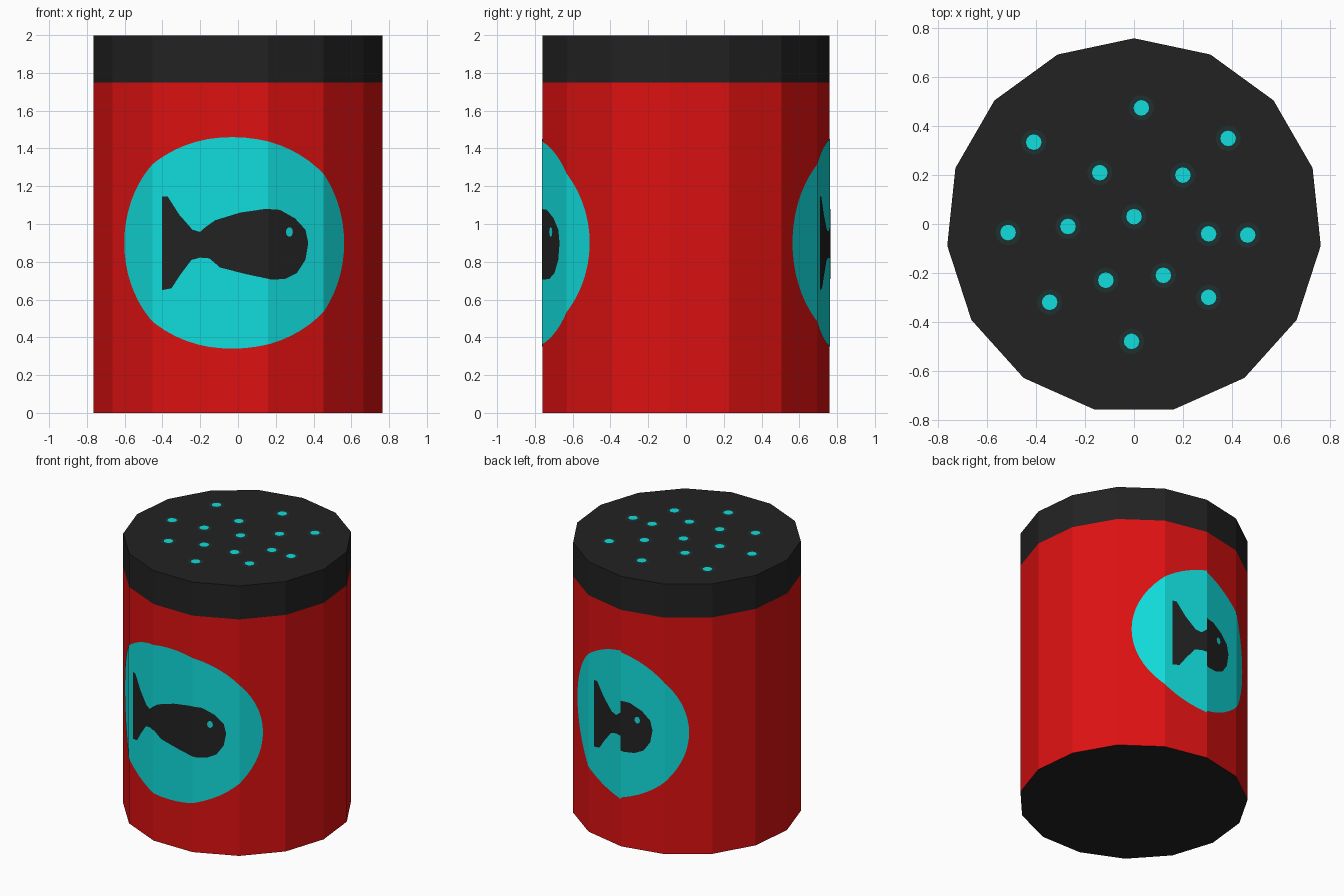
import bpy, bmesh, math
from mathutils import Vector

if "Cube" in bpy.data.objects:
    bpy.data.objects.remove(bpy.data.objects["Cube"])

SIDES, R, LID_Z, TOP = 15, 0.768, 1.75, 1.998
STEP = 2 * math.pi / SIDES
W = 2 * R * math.sin(STEP / 2)            # width of one flat side
APO = R * math.cos(STEP / 2)
Y0 = -(R - APO) / 2                       # centres the odd-sided prism in y


def material(name, rgb):
    m = bpy.data.materials.new(name)
    m.diffuse_color = (*rgb, 1)
    m.use_nodes = True
    m.node_tree.nodes["Principled BSDF"].inputs["Base Color"].default_value = m.diffuse_color
    return m


RED = material("red", (0.723, 0.0056, 0.0056))
CYAN = material("cyan", (0.0056, 0.723, 0.723))
BLACK = material("charcoal", (0.016, 0.016, 0.016))
DARK = material("dark teal", (0.0144, 0.0296, 0.0296))


def finish(bm, name, mats):
    me = bpy.data.meshes.new(name)
    bm.to_mesh(me)
    bm.free()
    for m in mats:
        me.materials.append(m)
    ob = bpy.data.objects.new(name, me)
    bpy.context.collection.objects.link(ob)
    return ob


def prism(name, z0, z1, mats, drop):
    """15-sided prism with a corner at +y; the hidden joint cap is dropped."""
    bm = bmesh.new()
    ring = [(R * math.cos(math.pi / 2 + i * STEP), Y0 + R * math.sin(math.pi / 2 + i * STEP))
            for i in range(SIDES)]
    base = bm.faces.new([bm.verts.new((x, y, z0)) for x, y in ring])
    up = bmesh.ops.extrude_face_region(bm, geom=[base], use_keep_orig=True)["geom"]
    bmesh.ops.translate(bm, vec=(0, 0, z1 - z0), verts=[v for v in up if isinstance(v, bmesh.types.BMVert)])
    bmesh.ops.recalc_face_normals(bm, faces=bm.faces)
    bm.normal_update()
    for f in list(bm.faces):
        if f.normal.z < -0.9:
            f.material_index = len(mats) - 1
        if f.normal.z * drop > 0.9:
            bm.faces.remove(f)
    return finish(bm, name, mats)


def unroll(x):
    """Front-view x to distance along the flat sides."""
    s, left, k = 0.0, abs(x), 0
    while left > 0:
        full = W / 2 if k == 0 else W
        c = math.cos(k * STEP)
        part = min(full, left / c)
        s, left, k = s + part, left - part * c - 1e-9, k + 1
    return math.copysign(s, x)


def fold(s, z, off):
    k = round(s / W)
    a = -math.pi / 2 + k * STEP
    n, t = Vector((math.cos(a), math.sin(a), 0)), Vector((-math.sin(a), math.cos(a), 0))
    return n * (APO + off) + t * (s - k * W) * (1 + off / APO) + Vector((0, Y0, z))


def wrap(name, outline, mat, off, back):
    """Thin plate wrapped on the flat sides; the back copy lacks its middle side."""
    bm = bmesh.new()
    bm.faces.new([bm.verts.new((s, 0, z)) for s, z in outline])
    for k in range(-3, 3):
        bmesh.ops.bisect_plane(bm, geom=bm.verts[:] + bm.edges[:] + bm.faces[:],
                               plane_co=((k + 0.5) * W, 0, 0), plane_no=(1, 0, 0), dist=1e-5)
    bmesh.ops.triangulate(bm, faces=bm.faces[:])
    if back:
        mid = [f for f in bm.faces if abs(f.calc_center_median().x) < W / 2]
        bmesh.ops.delete(bm, geom=mid, context='FACES')
    for v in bm.verts:
        s = v.co.x
        if back:
            s += 8 * W if s < 0 else 7 * W
        v.co = fold(s, v.co.z, off)
    bm.normal_update()
    for f in bm.faces:
        c = f.calc_center_median()
        if f.normal.x * c.x + f.normal.y * c.y < 0:
            f.normal_flip()
    finish(bm, name, [mat])


def oval(cx, cz, rx, rz, n):
    return [(cx + rx * math.cos(2 * math.pi * i / n), cz + rz * math.sin(2 * math.pi * i / n))
            for i in range(n)]


# Can body and lid
prism("can_body", 0, LID_Z, [RED, BLACK], 1)
prism("lid", LID_Z, TOP, [BLACK], -1)

# Round label, fish and eye, on the front and the back
fish_front = [(-.40, 1.145), (-.37, 1.145), (-.31, 1.05), (-.24, .97), (-.20, .958), (-.175, .98),
              (-.12, 1.02), (.01, 1.06), (.145, 1.08), (.22, 1.075), (.30, 1.03), (.355, .97),
              (.37, .90), (.355, .81), (.31, .74), (.25, .71), (.18, .705), (.04, .735),
              (-.095, .77), (-.15, .818), (-.20, .822), (-.245, .81), (-.305, .73),
              (-.35, .66), (-.40, .65)]
fish = [(unroll(x), z) for x, z in fish_front]
for side, back in (("front", False), ("back", True)):
    wrap(side + "_label", oval(-.03, .90, .672, .56, 64), CYAN, 0.002, back)
    wrap(side + "_fish", fish, BLACK, 0.004, back)
    wrap(side + "_fish_eye", oval(unroll(.27), .958, .02, .026, 10), CYAN, 0.006, back)

# Shaker holes on the lid, each a dot on a darker ring
holes = [(.03, .475), (-.41, .335), (.385, .35), (-.14, .21), (.2, .2), (0, .03), (-.515, -.035),
         (-.27, -.01), (.305, -.04), (.465, -.045), (-.115, -.23), (.12, -.21), (.305, -.3),
         (-.345, -.32), (-.01, -.48)]
for name, mat, r, z in (("hole_rims", DARK, .052, TOP + .001), ("holes", CYAN, .032, TOP + .002)):
    bm = bmesh.new()
    for x, y in holes:
        bm.faces.new([bm.verts.new((px, py, z)) for px, py in oval(x, y, r, r, 12)])
    finish(bm, name, [mat])
